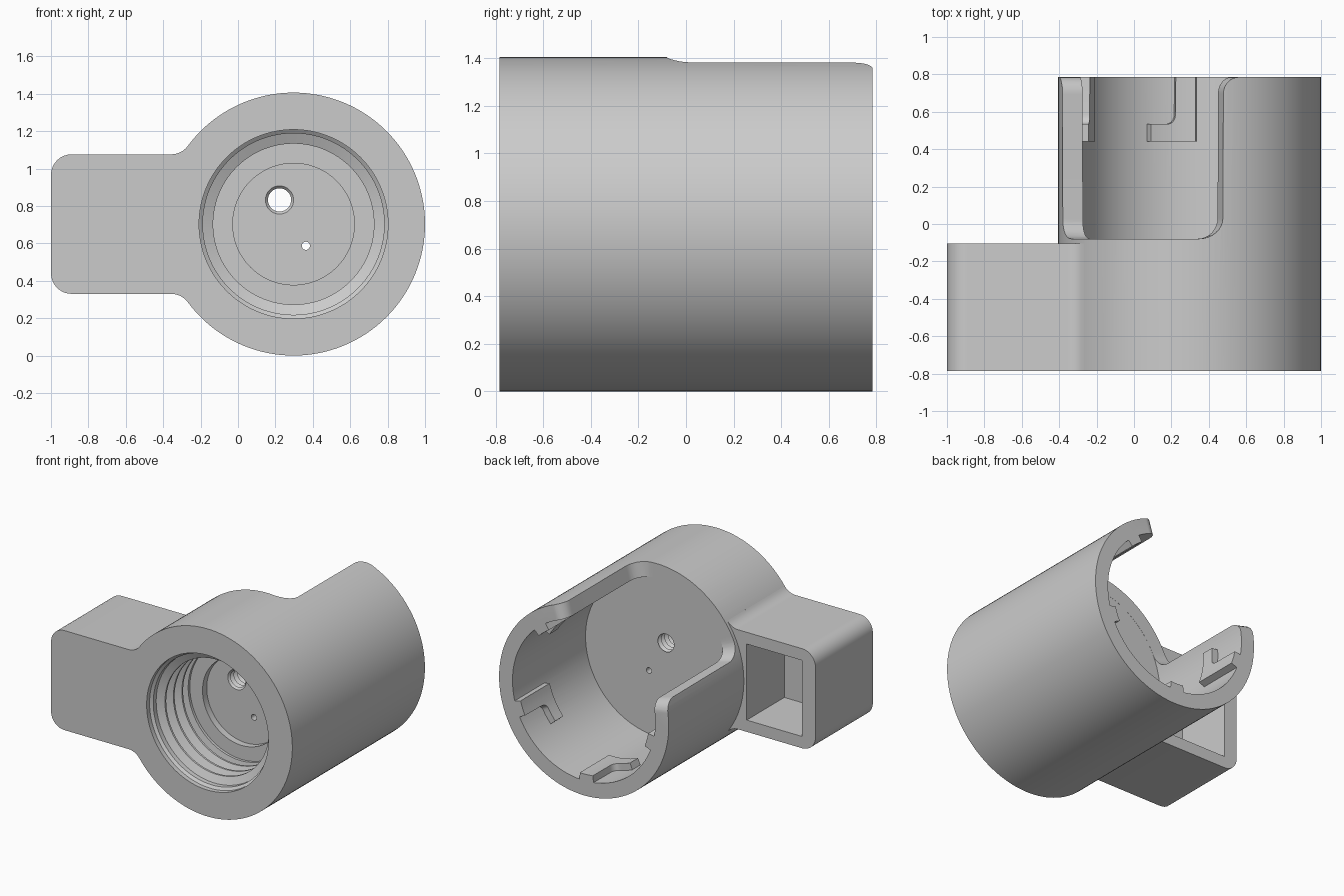
import bpy, bmesh
from math import sin, cos, radians, pi

CX, CZ, R = 0.297, 0.703, 0.703      # barrel axis and outer radius
FRONT, BACK, FLOOR = -0.785, 0.785, -0.08
INNER = 0.592                        # radius of the rear cavity

old = bpy.data.objects.get("Cube")
if old:
    bpy.data.objects.remove(old, do_unlink=True)

grey = bpy.data.materials.new("plain grey")
grey.use_nodes = True
GREY = (0.6, 0.6, 0.6, 1)
grey.diffuse_color = GREY
grey.node_tree.nodes["Principled BSDF"].inputs["Base Color"].default_value = GREY


def finish(bm, name):
    bmesh.ops.recalc_face_normals(bm, faces=bm.faces)
    mesh = bpy.data.meshes.new(name)
    bm.to_mesh(mesh)
    bm.free()
    mesh.materials.append(grey)
    obj = bpy.data.objects.new(name, mesh)
    bpy.context.collection.objects.link(obj)
    return obj


def loft(name, rings):
    """Closed solid through a list of equally long point rings."""
    bm = bmesh.new()
    rings = [[bm.verts.new(p) for p in ring] for ring in rings]
    n = len(rings[0])
    for a, b in zip(rings, rings[1:]):
        for i in range(n):
            j = (i + 1) % n
            bm.faces.new((a[i], a[j], b[j], b[i]))
    bm.faces.new(rings[0])
    bm.faces.new(rings[-1])
    return finish(bm, name)


def lathe(name, profile, x=CX, z=CZ, sides=128):
    """Revolve (radius, y) points about an axis parallel to y."""
    turns = [2 * pi * i / sides for i in range(sides)]
    return loft(name, [[(x + r * cos(t), y, z + r * sin(t)) for t in turns] for r, y in profile])


def wrap(name, columns, r0, r1):
    """Solid bent around the barrel from (degrees, low y, high y) columns."""
    rings = []
    for a, low, high in columns:
        c, s = cos(radians(a)), sin(radians(a))
        rings.append([(CX + r * c, y, CZ + r * s)
                      for r, y in ((r0, low), (r1, low), (r1, high), (r0, high))])
    return loft(name, rings)


def prism(name, outline, y0, y1):
    return loft(name, [[(x, y, z) for x, z in outline] for y in (y0, y1)])


def arc(cx, cy, rx, ry, a0, a1, n=8):
    return [(cx + rx * cos(radians(a0 + (a1 - a0) * i / n)),
             cy + ry * sin(radians(a0 + (a1 - a0) * i / n))) for i in range(n + 1)]


def combine(target, tool, operation):
    mod = target.modifiers.new("combine", 'BOOLEAN')
    mod.operation, mod.solver, mod.object = operation, 'EXACT', tool
    bpy.context.view_layer.update()
    deps = bpy.context.evaluated_depsgraph_get()
    mesh = bpy.data.meshes.new_from_object(target.evaluated_get(deps))
    target.modifiers.clear()
    target.data = mesh
    bpy.data.objects.remove(tool, do_unlink=True)


# Barrel with the rear cavity
body = lathe("barrel_with_side_block", [(R, FRONT), (R, BACK)])
combine(body, lathe("cavity", [(INNER, FLOOR), (INNER, BACK + 0.1)]), 'DIFFERENCE')

# Rounded window through the upper wall, open to the rear
MIDDLE, HALF_ANGLE, SILL, TOP = 120, 44.8, FLOOR + 0.001, BACK + 0.1
side = arc(-HALF_ANGLE - 7.3, BACK - 0.09, 7.2, 0.09, 90, 0)
side += arc(-HALF_ANGLE + 10.6, SILL + 0.11, 10.5, 0.11, 180, 270)
sill = [(-32 + 4 * i, SILL) for i in range(17)]
edge = side + sill + [(-a, y) for a, y in reversed(side)]
combine(body, wrap("window", [(MIDDLE + a, y, TOP) for a, y in edge], 0.5, 0.8), 'DIFFERENCE')

# Side block with rounded outer corners and fillets blending into the barrel
HALF, CORNER, FILLET = 0.373, 0.11, 0.11
dz = HALF + FILLET
dx = ((R + FILLET) ** 2 - dz ** 2) ** 0.5
upper = [(-0.1, 0.3)]
upper += arc(CX - dx, dz, FILLET, FILLET, -36.6, -90)
upper += arc(-1 + CORNER, HALF - CORNER, CORNER, CORNER, 90, 180)
outline = [(x, CZ + z) for x, z in upper] + [(x, CZ - z) for x, z in reversed(upper)]
combine(body, prism("block", outline, FRONT, -0.105), 'UNION')

# L-shaped locking ridges inside the rear rim, a fifth of a turn apart
foot = [(a, 0.535) for a in (-22.5, -19, -15.5)]
foot += arc(-12, 0.585, 4, 0.05, -90, 0, 5)
leg = [(a, BACK) for a in (-7.8, -4, 0, 3.5)]
for turn in (-162, -90, -18, 54):
    ridge = [(turn + a, 0.44, y) for a, y in foot + leg]
    combine(body, wrap("ridge", ridge, 0.542, INNER + 0.03), 'UNION')

# Stepped and threaded front socket
ROOT, CREST = 0.485, 0.43
socket = [(0.505, FRONT - 0.1), (0.505, -0.75), (ROOT, -0.735)]
for i in range(3):
    y = -0.7 + 0.1 * i
    socket += [(ROOT, y), (CREST, y + 0.025), (CREST, y + 0.04), (ROOT, y + 0.065)]
socket += [(ROOT, -0.41), (CREST, -0.4), (CREST, -0.38), (0.325, -0.38), (0.325, -0.33)]
combine(body, lathe("socket", socket), 'DIFFERENCE')

# Pocket in the side block, open to the rear
LOW, HIGH = CZ - 0.285, CZ + 0.285
square = [(-0.89, LOW), (-0.43, LOW), (-0.43, HIGH), (-0.89, HIGH)]
combine(body, prism("pocket", square, -0.55, 0), 'DIFFERENCE')

# Threaded hole and pin hole through the dividing wall
thread = [(0.08, -0.4)]
for i in range(7):
    y = -0.335 + 0.04 * i
    thread += [(0.08, y), (0.062, y + 0.02)]
thread += [(0.08, -0.055), (0.08, 0)]
combine(body, lathe("thread", thread, 0.222, 0.832, 32), 'DIFFERENCE')
combine(body, lathe("pin", [(0.022, -0.4), (0.022, 0)], 0.363, 0.587, 24), 'DIFFERENCE')

# Smooth shading with crisp edges
bpy.ops.object.select_all(action='DESELECT')
body.select_set(True)
bpy.context.view_layer.objects.active = body
bpy.ops.object.shade_smooth_by_angle(angle=radians(30))
